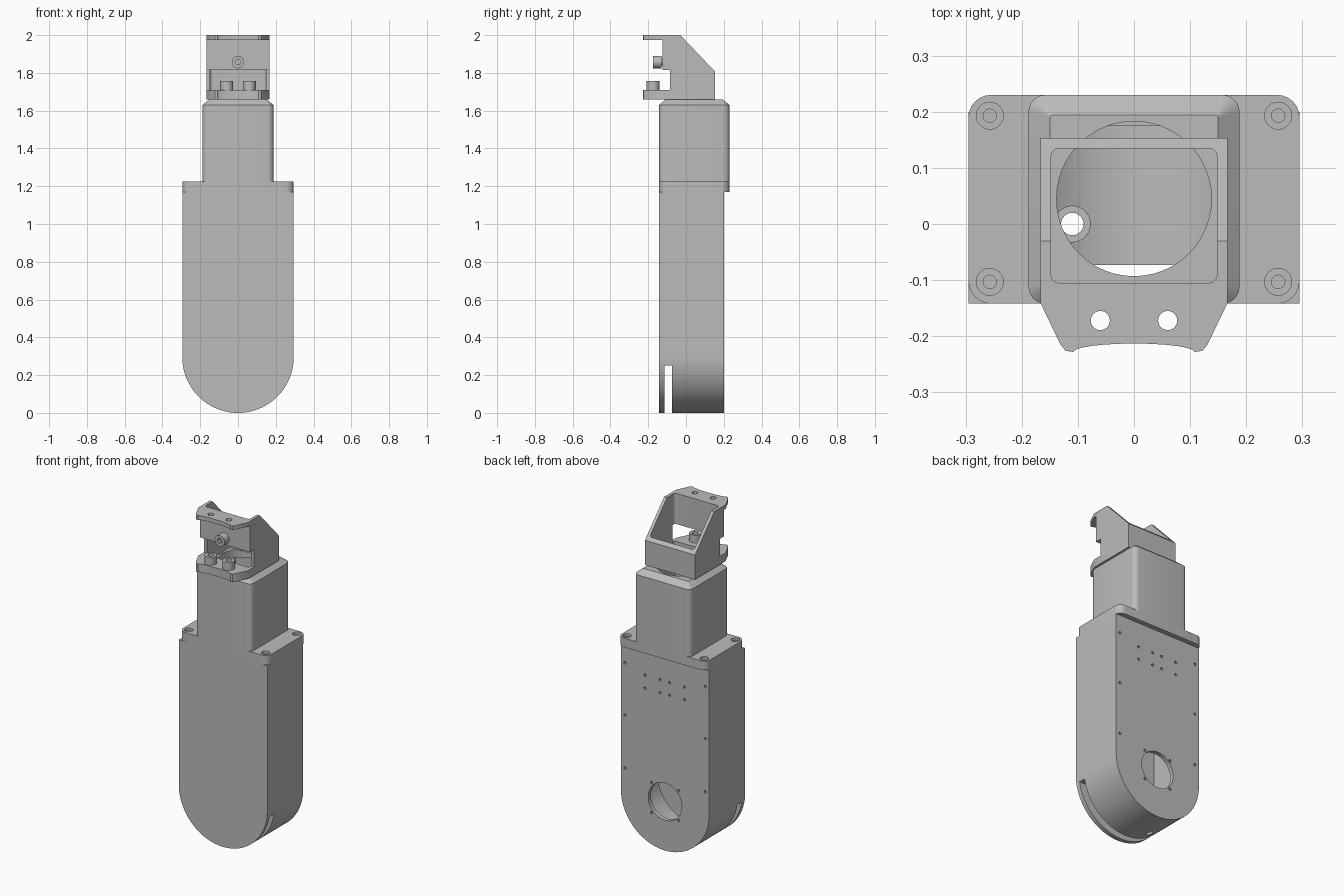
import bpy
import bmesh
from math import sin, cos, pi, radians
from mathutils import Vector

old = bpy.data.objects.get("Cube")
if old:
    bpy.data.objects.remove(old, do_unlink=True)

grey = bpy.data.materials.new("plain_grey")
grey.use_nodes = True
COLOUR = (0.5, 0.5, 0.5, 1)
grey.diffuse_color = COLOUR
grey.node_tree.nodes["Principled BSDF"].inputs["Base Color"].default_value = COLOUR

# Each axis maps a flat profile (u, v) and a height w into space
AXES = {
    "x": lambda u, v, w: (w, u, v),
    "y": lambda u, v, w: (u, w, v),
    "z": lambda u, v, w: (u, v, w),
}


def loft(name, layers, axis="z"):
    """Closed solid through (profile, height) layers with equal point counts."""
    bm = bmesh.new()
    rings = [[bm.verts.new(AXES[axis](u, v, w)) for u, v in pts] for pts, w in layers]
    n = len(rings[0])
    for a, b in zip(rings, rings[1:]):
        for i in range(n):
            j = (i + 1) % n
            bm.faces.new((a[i], a[j], b[j], b[i]))
    bm.faces.new(rings[0][::-1])
    bm.faces.new(rings[-1])
    bmesh.ops.recalc_face_normals(bm, faces=bm.faces)
    mesh = bpy.data.meshes.new(name)
    bm.to_mesh(mesh)
    bm.free()
    mesh.materials.append(grey)
    ob = bpy.data.objects.new(name, mesh)
    bpy.context.collection.objects.link(ob)
    return ob


def prism(name, pts, lo, hi, axis="z"):
    return loft(name, [(pts, lo), (pts, hi)], axis)


def arc(cx, cy, r, start, end, n):
    angles = [radians(start + (end - start) * i / n) for i in range(n + 1)]
    return [(cx + r * cos(a), cy + r * sin(a)) for a in angles]


def circle(cx, cy, r, n=32):
    return arc(cx, cy, r, 0, 360, n)[:-1]


def rounded(x0, x1, y0, y1, r, n=6):
    return (arc(x1 - r, y1 - r, r, 0, 90, n) + arc(x0 + r, y1 - r, r, 90, 180, n)
            + arc(x0 + r, y0 + r, r, 180, 270, n) + arc(x1 - r, y0 + r, r, 270, 360, n))


def rect(x0, x1, y0, y1):
    return [(x0, y0), (x1, y0), (x1, y1), (x0, y1)]


def combine(ob, tools, operation="DIFFERENCE"):
    bpy.context.view_layer.objects.active = ob
    for tool in tools:
        mod = ob.modifiers.new("cut", "BOOLEAN")
        mod.operation = operation
        mod.solver = "EXACT"
        mod.object = tool
        bpy.ops.object.modifier_apply(modifier=mod.name)
        bpy.data.objects.remove(tool, do_unlink=True)
    return ob


def cut_z(pts, lo, hi):
    return prism("cutter", pts, lo, hi, "z")


def cut_y(pts, lo, hi):
    return prism("cutter", pts, lo, hi, "y")


def stadium(r, top):
    """Round-bottomed outline around the lower hub."""
    return arc(0, HUB, r, 180, 360, 48) + [(r, top), (-r, top)]


HUB, W, FRONT, BACK = 0.295, 0.295, -0.142, 0.20
CAP0, CAP1, NECK1 = 1.17, 1.225, 1.66

# Hollow round-bottomed body with a slot behind the front plate
body = prism("body_housing", stadium(W, CAP0), FRONT, BACK, "y")
cuts = [
    cut_y(stadium(0.24, 1.3), -0.115, 0.175),
    cut_y(rect(-0.4, 0.4, -0.1, 0.25), -0.115, -0.073),
    cut_y(circle(0, HUB, 0.112, 48), 0.1, 0.3),
    cut_z(circle(-0.11, 0, 0.02), -0.1, 0.2),
    cut_z(circle(-0.11, 0, 0.032), 0.062, 0.2),
]

# Small fixing holes in the back panel
spots = [(s * 0.268, z) for s in (-1, 1) for z in (0.425, 0.745, 1.06)]
spots += [(x, z) for x in (-0.13, -0.03, 0.034, 0.134) for z in (0.943, 1.02)]
spots += [(sx * 0.09, HUB + sz * 0.09) for sx in (-1, 1) for sz in (-1, 1)]
cuts += [cut_y(circle(x, z, 0.008, 10), 0.185, 0.25) for x, z in spots]
combine(body, cuts)

# Cap plate with four counterbored screw holes
cap = prism("cap_plate", rounded(-W, W, FRONT, 0.23, 0.04), CAP0, CAP1)
cuts = [cut_z(rect(-0.15, 0.15, -0.115, 0.175), 1.1, 1.3)]
for x in (-0.257, 0.257):
    for y in (-0.103, 0.193):
        cuts.append(cut_z(circle(x, y, 0.024, 24), CAP1 - 0.015, 1.3))
        cuts.append(cut_z(circle(x, y, 0.012, 16), CAP1 - 0.04, 1.3))
combine(cap, cuts)

# Neck with rounded corners, chamfered top and a round opening
neck_low = rounded(-0.188, 0.188, FRONT, 0.23, 0.03)
neck_top = rounded(-0.15, 0.15, -0.108, 0.194, 0.004)
neck = loft("neck", [(neck_low, CAP1), (neck_low, 1.63), (neck_top, NECK1)])
combine(neck, [
    cut_z(rect(-0.15, 0.15, -0.115, 0.19), 1.2, 1.61),
    cut_z(circle(0, 0.045, 0.138, 48), 1.5, 1.7),
])

# Head bracket: plan outline intersected with the side outline
half = [(0.167, 0.153), (0.167, -0.14), (0.131, -0.215), (0.122, -0.226), (0.108, -0.228)]
scoop = [(0.108 * cos(pi * i / 12), -0.228 + 0.015 * sin(pi * i / 12)) for i in range(1, 12)]
plan = half + scoop + [(-x, y) for x, y in reversed(half)]
side = [(-0.24, NECK1), (0.16, NECK1), (0.16, 1.80), (0.153, 1.808), (-0.03, 2.0),
        (-0.24, 2.0), (-0.24, 1.975), (-0.125, 1.975), (-0.125, 1.815),
        (-0.085, 1.815), (-0.085, 1.71), (-0.24, 1.71)]
bracket = prism("head_bracket", plan, NECK1, 2.0)
combine(bracket, [prism("cutter", side, -0.3, 0.3, "x")], "INTERSECT")
combine(bracket, [cut_z(rounded(-0.148, 0.148, -0.105, 0.135, 0.015), 1.6, 2.1)]
        + [cut_z(circle(x, -0.172, 0.017, 24), 1.6, 2.1) for x in (-0.06, 0.06)])

# Hollow bolts on the lower flange and a socket screw on the front wall
parts = [body, cap, neck, bracket]
for label, x in (("right", -0.06), ("left", 0.06)):
    bolt = prism(label + "_flange_bolt", circle(x, -0.175, 0.034), 1.71, 1.757)
    parts.append(combine(bolt, [cut_z(circle(x, -0.172, 0.017, 24), 1.6, 1.9)]))
screw = prism("front_screw", circle(0, 1.857, 0.033), -0.175, -0.13, "y")
shank = prism("front_screw_shank", circle(0, 1.857, 0.018, 20), -0.14, -0.12, "y")
combine(screw, [cut_y(circle(0, 1.857, 0.016, 6), -0.2, -0.152)])
parts += [screw, shank]

# Smooth curved walls while keeping hard edges crisp
bpy.ops.object.select_all(action="DESELECT")
for ob in parts:
    ob.select_set(True)
bpy.context.view_layer.objects.active = body
bpy.ops.object.shade_smooth_by_angle(angle=radians(30))
